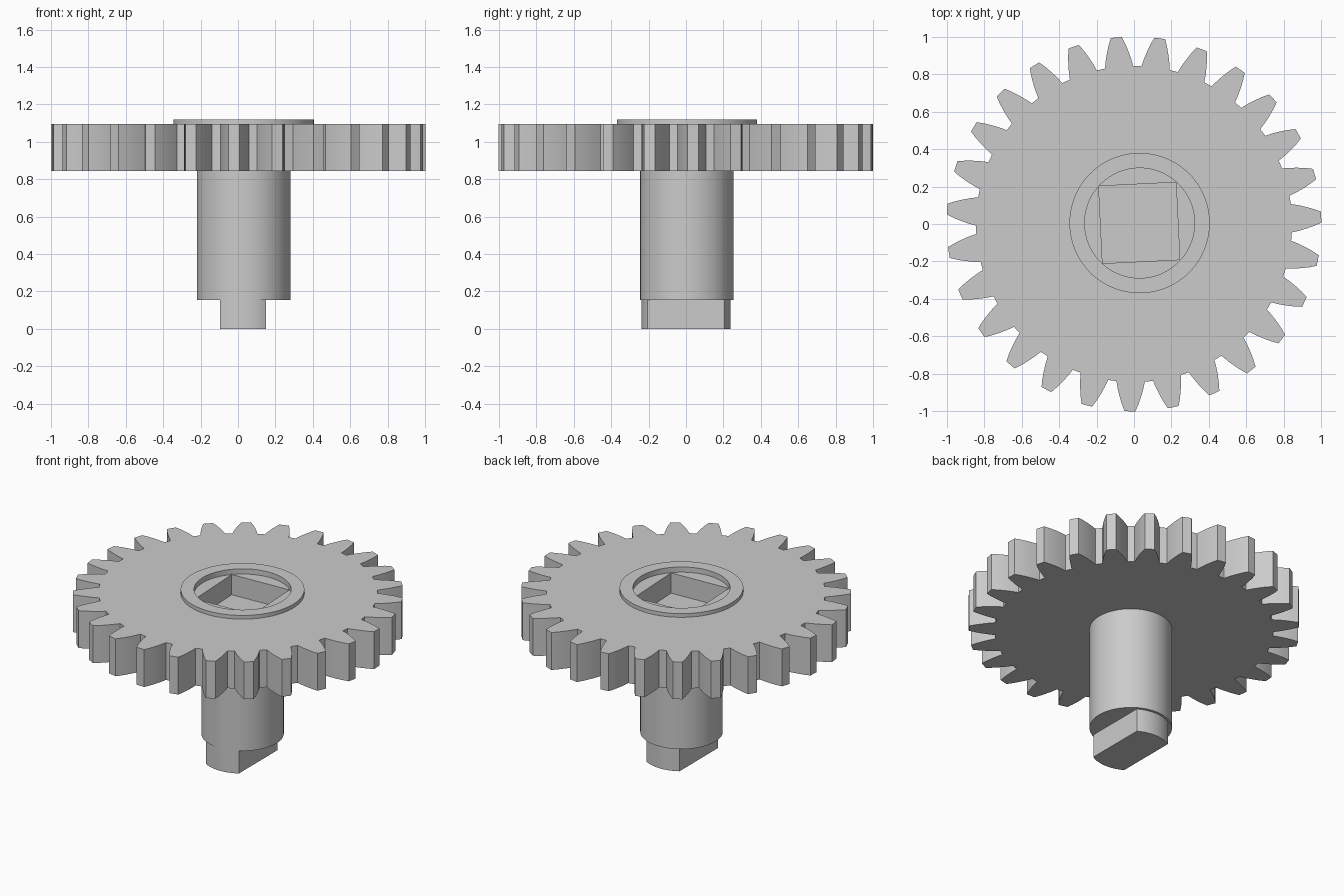
import bpy
import bmesh
from math import cos, sin, pi, radians, asin

if "Cube" in bpy.data.objects:
    bpy.data.objects.remove(bpy.data.objects["Cube"], do_unlink=True)

GREY = bpy.data.materials.new("light grey")
COLOUR = (0.6, 0.6, 0.6, 1)
GREY.diffuse_color = COLOUR
GREY.use_nodes = True
GREY.node_tree.nodes["Principled BSDF"].inputs["Base Color"].default_value = COLOUR

AXIS = (0.03, 0.005)      # shaft axis, slightly off the gear centre
GEAR_BOTTOM, GEAR_TOP = 0.845, 1.095
TEETH = 27


def polar(r, a):
    return r * cos(a), r * sin(a)


def circle(r, n=96):
    return [polar(r, 2 * pi * i / n) for i in range(n)]


def prism(name, outline, z0, z1, centre=(0, 0)):
    """Extrude a closed outline between two heights."""
    bm = bmesh.new()
    face = bm.faces.new([bm.verts.new((x + centre[0], y + centre[1], z0)) for x, y in outline])
    top = bmesh.ops.extrude_face_region(bm, geom=[face])["geom"]
    bmesh.ops.translate(bm, vec=(0, 0, z1 - z0),
                        verts=[v for v in top if isinstance(v, bmesh.types.BMVert)])
    bmesh.ops.recalc_face_normals(bm, faces=bm.faces)
    mesh = bpy.data.meshes.new(name)
    bm.to_mesh(mesh)
    bm.free()
    mesh.materials.append(GREY)
    obj = bpy.data.objects.new(name, mesh)
    bpy.context.collection.objects.link(obj)
    return obj


def activate(obj):
    bpy.ops.object.select_all(action="DESELECT")
    obj.select_set(True)
    bpy.context.view_layer.objects.active = obj


def cut(obj, cutter):
    activate(obj)
    mod = obj.modifiers.new("cut", "BOOLEAN")
    mod.operation = "DIFFERENCE"
    mod.solver = "EXACT"
    mod.object = cutter
    bpy.ops.object.modifier_apply(modifier=mod.name)


# Gear: each tooth is a mirrored flank of (radius, half angle) points
flank = [(0.845, 0.09), (0.885, 0.077), (0.925, 0.062), (0.965, 0.046), (1.002, 0.029)]
outline = []
for i in range(TEETH):
    mid = radians(2.1) + 2 * pi * i / TEETH
    outline += [polar(r, mid - h) for r, h in flank]
    outline += [polar(r, mid + h) for r, h in reversed(flank)]
gear = prism("gear", outline, GEAR_BOTTOM, GEAR_TOP)

# Raised collar around the socket
collar = prism("collar", circle(0.375), GEAR_TOP - 0.004, 1.12, AXIS)

# Shaft below the gear
shaft = prism("shaft", circle(0.25), 0.155, GEAR_BOTTOM + 0.02, AXIS)

# Drive key: a bar with rounded ends
KEY_R, KEY_HALF = 0.239, 0.1225
swing = asin(KEY_HALF / KEY_R)
key_outline = [polar(KEY_R, side + swing * (t / 8 - 1))
               for side in (pi / 2, 3 * pi / 2) for t in range(17)]
key = prism("drive_key", key_outline, 0, 0.165, (0.0275, 0))

# Round recess and square socket
recess = prism("recess_cutter", circle(0.294), 1.085, 1.2, AXIS)
square = [polar(0.2925, radians(47.8 + 90 * i)) for i in range(4)]
socket = prism("socket_cutter", square, 0.95, 1.15, (0.028, 0.006))
cut(gear, recess)
cut(gear, socket)
cut(collar, recess)
for cutter in (recess, socket):
    bpy.data.objects.remove(cutter, do_unlink=True)

for part in (gear, collar, shaft, key):
    activate(part)
    bpy.ops.object.shade_smooth_by_angle(angle=radians(25))
